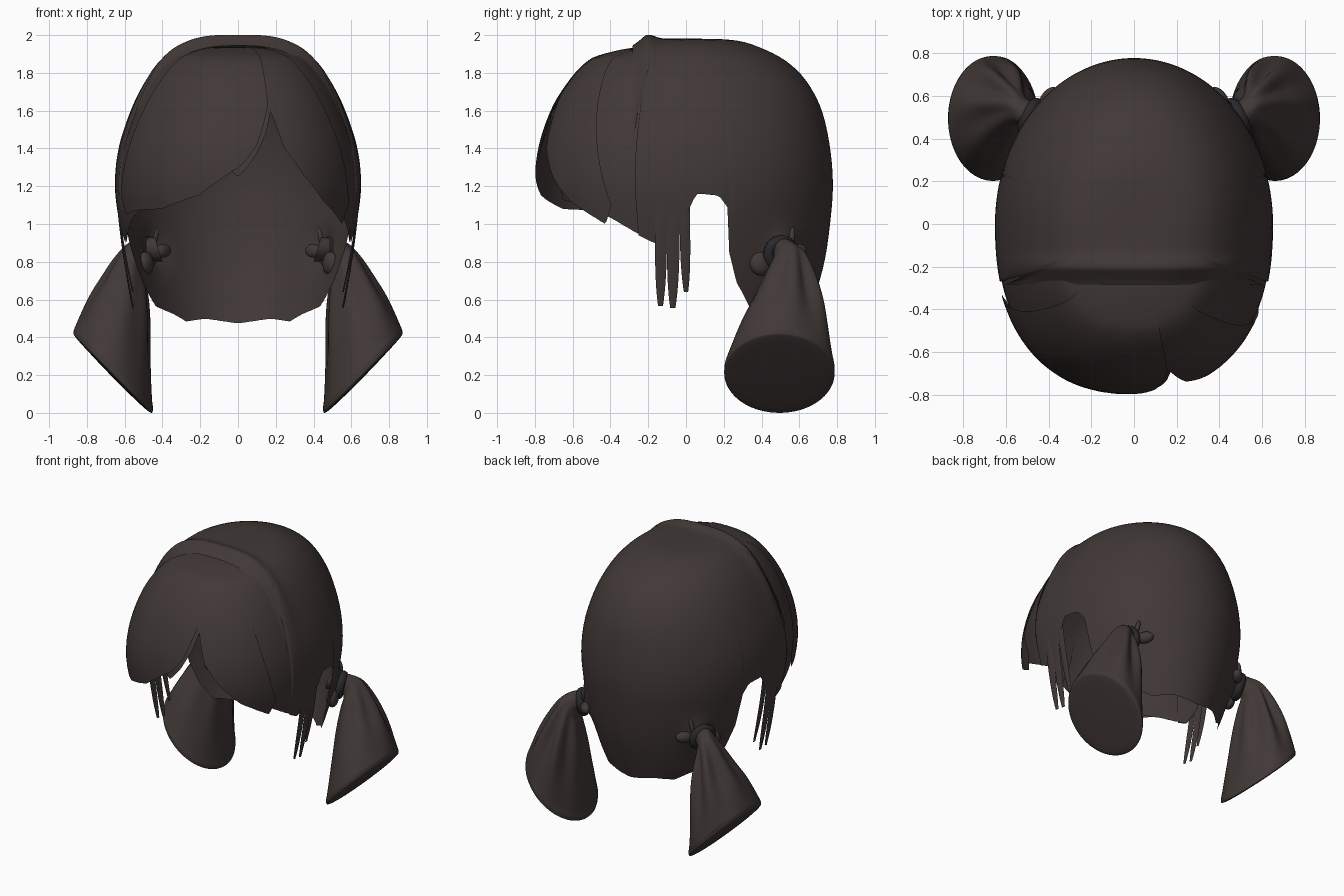
import bpy, bmesh
from math import sin, cos, radians, pi, exp, copysign
from mathutils import Vector

if "Cube" in bpy.data.objects:
    bpy.data.objects.remove(bpy.data.objects["Cube"])


def material(name, rgb):
    m = bpy.data.materials.new(name)
    m.diffuse_color = (*rgb, 1)
    m.use_nodes = True
    m.node_tree.nodes["Principled BSDF"].inputs["Base Color"].default_value = m.diffuse_color
    return m


HAIR = material("hair_brown", (0.052, 0.040, 0.037))
BAND = material("band_dark", (0.022, 0.022, 0.024))


def spline(table, t):
    """Catmull-Rom through the rows of a table, t in row units."""
    n = len(table) - 1
    i = max(0, min(int(t), n - 1))
    f = t - i
    a, b, c, d = (table[max(0, min(n, k))] for k in (i - 1, i, i + 1, i + 2))
    return [q + .5 * f * (r - p + f * (2*p - 5*q + 4*r - s + f * (3*(q - r) + s - p)))
            for p, q, r, s in zip(a, b, c, d)]


def linear(table, x):
    for (x0, y0), (x1, y1) in zip(table, table[1:]):
        if x <= x1:
            return y0 + (y1 - y0) * (x - x0) / (x1 - x0)
    return table[-1][1]


def grid(name, rows, mat=HAIR, closed=False):
    """Smooth surface through a grid of points."""
    bm = bmesh.new()
    vs = [[bm.verts.new(p) for p in r] for r in rows]
    for r0, r1 in zip(vs, vs[1:]):
        n = len(r0)
        for i in range(n if closed else n - 1):
            k = (i + 1) % n
            bm.faces.new((r0[i], r0[k], r1[k], r1[i]))
    bmesh.ops.remove_doubles(bm, verts=bm.verts, dist=0.0004)
    bmesh.ops.recalc_face_normals(bm, faces=bm.faces)
    for f in bm.faces:
        f.smooth = True
    me = bpy.data.meshes.new(name)
    bm.to_mesh(me)
    bm.free()
    me.materials.append(mat)
    ob = bpy.data.objects.new(name, me)
    bpy.context.collection.objects.link(ob)
    return ob


# Head of hair: height, front reach, back reach, half width
HEAD = [(1.972, 0, 0, 0), (1.964, .25, .25, .20), (1.92, .40, .40, .325),
        (1.85, .52, .53, .41), (1.75, .61, .63, .485), (1.6, .70, .71, .56),
        (1.4, .765, .755, .625), (1.2, .78, .77, .645), (1.0, .74, .755, .62),
        (.8, .70, .725, .57), (.6, .65, .67, .51), (.45, .62, .62, .44)]


def head(phi, u, off=0):
    """phi: 0 = back, 90 = right, 180 = front."""
    z, yf, yb, a = spline(HEAD, u)
    s, c = sin(radians(phi)), cos(radians(phi))
    e = 1 if c > 0 else 2 / 2.35
    x = copysign(a * abs(s) ** e, s)
    y = yb * c if c > 0 else -yf * abs(c) ** e
    return Vector((x * (1 + off), y * (1 + off), z + off * (z - 1)))


def reach(phi, z_edge, y_min=-9):
    """Walk down a meridian until the hair edge."""
    u = 0
    while u < len(HEAD) - 1:
        p = head(phi, u)
        if p.z < z_edge or p.y < y_min:
            break
        u += .01
    return u


# Cap over crown, sides and back, with a raised ridge sloping to its front rim
CAP_EDGE = [(0, .48), (22, .505), (36, .49), (45, .53), (60, .57), (68, .7),
            (72, .85), (73.5, 1.09), (77, 1.15), (86, 1.16), (88, 1.1),
            (92, 1.0), (100, .9), (112, .98), (180, 1.0)]
cols = []
for i in range(241):
    phi = -180 + 1.5 * i
    ue = reach(phi, linear(CAP_EDGE, abs(phi)), -.28)
    col = []
    for j in range(41):
        p = head(phi, ue * j / 40, .01)
        top = max(0, min(1, (p.z - 1.2) / .6))
        p.z += .024 * exp(-((p.y + .2) / .05) ** 2) * top
        p.z -= .35 * max(0, -.21 - p.y) * top
        # Hair drawn outward to each bunch
        side = copysign(1, p.x)
        d = (p - Vector((side * .45, .52, .86))).length
        p += Vector((side * .8, .35, 0)) * .05 * exp(-(d / .09) ** 2)
        col.append(p)
    cols.append(col)
grid("hair_cap", cols)


def lock(name, edge, sweep=0, off=0.0, root=172, n=50):
    """Patch of hair hanging from the parting down to the given edge."""
    lo, hi = edge[0][0], edge[-1][0]
    span = max(abs(lo - root), abs(hi - root))
    cols = []
    for i in range(n + 1):
        phi = lo + (hi - lo) * i / n
        ue = reach(phi, linear(edge, phi))
        w = abs(phi - root) / span
        col = []
        for j in range(25):
            v = j / 24
            p = head(phi + (1 - v) * sweep * w, .8 + (ue - .8) * v, off * (.2 + .8 * v))
            if p.z > 1.88:          # roots sit lower than the cap rim
                p.z = 1.88 + (p.z - 1.88) * .62
            col.append(p)
        cols.append(col)
    return grid(name, cols)


# Fringe: side layers underneath, swept locks on top
lock("side_layer_right", [(94, .97), (100, .9), (118, 1.03), (132, 1.12), (146, 1.25)],
     off=-.004)
lock("side_layer_left", [(214, 1.13), (228, 1.1), (242, 1.03), (260, .9), (266, .97)],
     off=-.004)
lock("fringe_right", [(117, 1.1), (121, 1.0), (127, 1.04), (139, 1.12), (151, 1.25),
                      (161, 1.4), (166, 1.6), (172, 1.68)], 30, .012)
lock("fringe_left", [(167, 1.62), (173, 1.42), (180, 1.29), (187, 1.22), (195, 1.15),
                     (215, 1.08), (235, 1.07), (245, 1.05), (249, 1.15)], -30, .022)
lock("fringe_middle", [(165, 1.62), (169, 1.48), (175, 1.34), (180, 1.25),
                       (183, 1.3), (186, 1.45)], 0, .008)

# Ring stations of a bunch: outer x, z, inner x, z, half depth, centre y
BUNCH = [(.44, .93, .40, .80, .07, .49), (.53, .92, .48, .80, .065, .52),
         (.59, .89, .50, .75, .085, .55), (.65, .82, .485, .68, .12, .55),
         (.72, .71, .47, .52, .175, .54), (.79, .60, .465, .30, .235, .52),
         (.855, .47, .455, .08, .283, .50), (.87, .43, .45, .02, .292, .495),
         (.86, .40, .47, .005, .275, .495), (.77, .30, .575, .10, .14, .495),
         (.675, .20, .675, .20, 0, .495)]

for side, s in (("right", 1), ("left", -1)):
    # Bunch with gathered folds
    rings = []
    for k in range(61):
        t = k / 6
        ox, oz, ix, iz, ry, cy = spline(BUNCH, t)
        fold = .13 * exp(-((t - 3.7) / 1.6) ** 2)
        ring = []
        for i in range(72):
            a = 2 * pi * i / 72
            m = 1 + fold * (sin(7 * a + .5) - .1) * (.6 + .4 * sin(a))
            c = cos(a) * m / 2
            ring.append((s * ((ox + ix) / 2 + (ox - ix) * c), cy + ry * m * sin(a),
                         (oz + iz) / 2 + (oz - iz) * c))
        rings.append(ring)
    grid("bunch_" + side, rings, closed=True)

    # Hair band
    axis = Vector((s * .85, .4, -.2))
    bpy.ops.mesh.primitive_torus_add(
        major_radius=.068, minor_radius=.03, major_segments=32, minor_segments=10,
        location=(s * .485, .50, .845), rotation=axis.to_track_quat('Z', 'Y').to_euler())
    band = bpy.context.object
    band.name = "hair_band_" + side
    band.data.materials.append(BAND)
    bpy.ops.object.shade_smooth()

    # Knot puffs and a loose tip beside the band
    for part, loc, d, size in (("puff_back", (.40, .59, .855), (-.6, .8, .1), (.035, .04, .06)),
                               ("puff_front", (.49, .395, .79), (.3, -.8, -.3), (.04, .065, .06)),
                               ("loose_tip", (.44, .56, .93), (-.2, .1, 1), (.016, .016, .055))):
        q = Vector((s * d[0], d[1], d[2])).to_track_quat('Z', 'Y')
        bpy.ops.mesh.primitive_uv_sphere_add(segments=20, ring_count=12, radius=1,
                                             location=(s * loc[0], loc[1], loc[2]),
                                             rotation=q.to_euler())
        ob = bpy.context.object
        ob.name = part + "_" + side
        ob.scale = size
        ob.data.materials.append(HAIR)
        bpy.ops.object.shade_smooth()

    # Thin strands in front of the ear
    for n, (y0, y1, w, tip) in enumerate(((-.01, .0, .028, .64), (-.065, -.07, .034, .555),
                                         (-.13, -.135, .032, .565))):
        rows = []
        for j in range(17):
            v = j / 16
            z = 1.2 + (tip - 1.2) * v
            x = .645 - .085 * v ** 1.5
            y = y0 + (y1 - y0) * v
            h = w * (1 - .6 * v ** 5)
            rows.append([(s * (x - .008 * abs(c)), y + h * c, z) for c in (-1, 0, 1)])
        grid("ear_strand_%s_%d" % (side, n + 1), rows)
